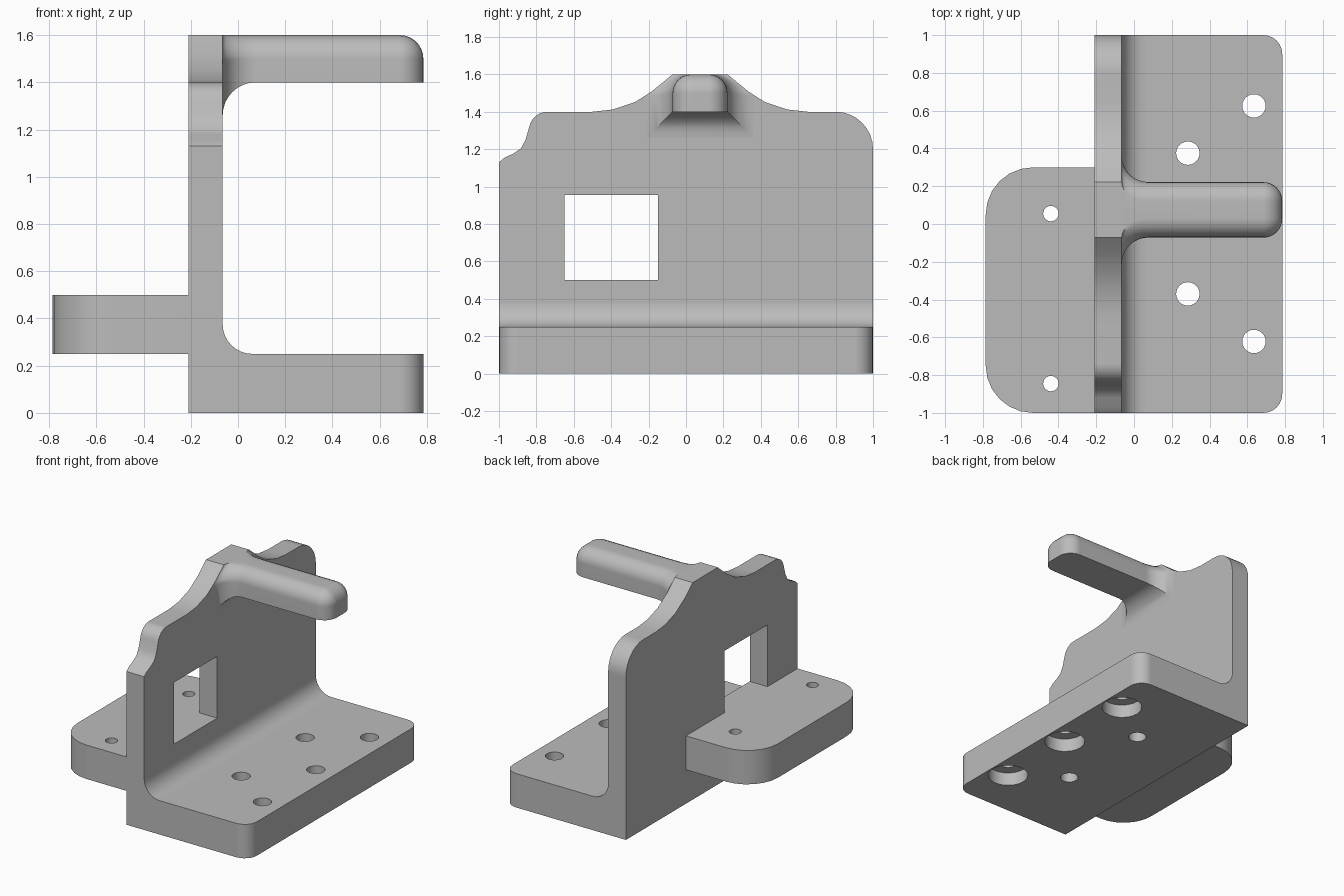
import bpy, bmesh
from math import sin, cos, radians, pi

cube = bpy.data.objects.get("Cube")
if cube:
    bpy.data.objects.remove(cube, do_unlink=True)

GREY = (0.5, 0.5, 0.5, 1.0)
grey = bpy.data.materials.new("plain grey")
grey.use_nodes = True
grey.diffuse_color = GREY
grey.node_tree.nodes["Principled BSDF"].inputs["Base Color"].default_value = GREY

# Main dimensions
BACK, FACE, TIP = -0.21, -0.065, 0.785
PLATE = 0.25
ARM_Y, ARM_HALF, ARM_LOW, ARM_TOP = 0.075, 0.147, 1.4, 1.6
FLARE, ROUND = 0.14, 0.1


def arc(cx, cy, r, start, end, steps=6):
    angles = [radians(start + (end - start) * i / steps) for i in range(steps + 1)]
    return [(cx + r * cos(a), cy + r * sin(a)) for a in angles]


def finish(name, bm):
    bmesh.ops.remove_doubles(bm, verts=bm.verts, dist=1e-5)
    bmesh.ops.recalc_face_normals(bm, faces=bm.faces)
    mesh = bpy.data.meshes.new(name)
    bm.to_mesh(mesh)
    bm.free()
    mesh.materials.append(grey)
    ob = bpy.data.objects.new(name, mesh)
    bpy.context.collection.objects.link(ob)
    return ob


def loft(name, rings):
    """Skin a list of closed rings and cap both ends."""
    bm = bmesh.new()
    rows = [[bm.verts.new(p) for p in ring] for ring in rings]
    n = len(rows[0])
    for a, b in zip(rows, rows[1:]):
        for i in range(n):
            j = (i + 1) % n
            bm.faces.new((a[i], a[j], b[j], b[i]))
    bm.faces.new(rows[0])
    bm.faces.new(rows[-1])
    return finish(name, bm)


def prism(name, outline, axis, low, high):
    place = {"x": lambda u, v, t: (t, u, v),
             "y": lambda u, v, t: (u, t, v),
             "z": lambda u, v, t: (u, v, t)}[axis]
    return loft(name, [[place(u, v, t) for u, v in outline] for t in (low, high)])


def drill(x, y, r, low, high):
    return prism("drill", arc(x, y, r, 0, 345, 23), "z", low, high)


def activate(ob):
    bpy.ops.object.select_all(action="DESELECT")
    ob.select_set(True)
    bpy.context.view_layer.objects.active = ob


def cut(ob, cutters):
    activate(ob)
    for cutter in cutters:
        cutter.hide_render = True
        mod = ob.modifiers.new("cut", "BOOLEAN")
        mod.operation, mod.solver, mod.object = "DIFFERENCE", "EXACT", cutter
        bpy.ops.object.modifier_apply(modifier=mod.name)
        bpy.data.objects.remove(cutter, do_unlink=True)


# Base plate: two plain holes and three counterbored ones
outline = [(FACE, -1)] + arc(TIP - 0.1, -0.9, 0.1, -90, 0) \
    + arc(TIP - 0.1, 0.9, 0.1, 0, 90) + [(FACE, 1)]
base = prism("base_plate", outline, "z", 0, PLATE)
cutters = [drill(0.285, y, 0.062, -0.1, 0.4) for y in (-0.37, 0.375)]
for y in (-0.622, 0, 0.625):
    cutters.append(drill(0.635, y, 0.062, -0.1, 0.4))
    cutters.append(drill(0.635, y, 0.14, -0.1, 0.1))
cut(base, cutters)

# Upright wall: rounded far corner, raised middle, stepped near corner
flank = [(0.43, 1.4), (0.32, 1.412), (0.2, 1.452), (0.09, 1.522), (0, ARM_TOP)]
profile = [(-1, 0), (1, 0)] + arc(0.8, 1.2, 0.2, 0, 90, 8)
profile += [(ARM_Y + ARM_HALF + d, z) for d, z in flank]
profile += [(ARM_Y - ARM_HALF - d, z) for d, z in reversed(flank)]
profile += arc(-0.74, 1.3, 0.1, 90, 170)
profile += [(-0.858, 1.25), (-0.882, 1.205), (-0.92, 1.178), (-0.97, 1.155), (-1, 1.13)]
wall = prism("upright_wall", profile, "x", BACK, FACE)
window = [(-0.65, 0.5), (-0.15, 0.5), (-0.15, 0.955), (-0.65, 0.955)]
cut(wall, [prism("window_cutter", window, "x", BACK - 0.1, FACE + 0.1)])

# Fillet between wall and base plate
fr = 0.125
fillet = prism("base_fillet", [(FACE, PLATE)] + arc(FACE + fr, PLATE + fr, fr, 270, 180, 8),
               "y", -1, 1)

# Ledge behind the wall
outline = [(BACK, 0.3)] + arc(-0.535, 0.05, 0.25, 90, 180) \
    + arc(-0.535, -0.75, 0.25, 180, 270) + [(BACK, -1)]
ledge = prism("rear_ledge", outline, "z", PLATE, 0.5)
cut(ledge, [drill(-0.44, y, 0.041, 0.1, 0.6) for y in (-0.845, 0.055)])


# Arm: flared where it meets the wall, rounded along the top and tip
def arm_ring(x, grow, inset):
    blend, half, rad, top = grow / FLARE, ARM_HALF - inset, ROUND - inset, ARM_TOP - inset
    side = [(half + grow, ARM_LOW - grow)]
    for i in range(7):
        a = pi / 2 * i / 6
        round_u, round_z = half - rad + rad * cos(a), top - rad + rad * sin(a)
        slope_u, slope_z = half + FLARE * (1 - i / 6), top - 0.115 * (1 - i / 6)
        side.append((round_u + (slope_u - round_u) * blend,
                     round_z + (slope_z - round_z) * blend))
    return [(x, ARM_Y + u, z) for u, z in side] \
        + [(x, ARM_Y - u, z) for u, z in reversed(side)]


quarter = [pi / 2 * i / 8 for i in range(9)]
rings = [arm_ring(FACE + FLARE * (1 - cos(a)), FLARE * (1 - sin(a)), 0) for a in quarter]
rings += [arm_ring(TIP - ROUND + ROUND * sin(a), 0, ROUND * (1 - cos(a))) for a in quarter]
arm = loft("top_arm", rings)

# Smooth the rounds, keep flats flat
for ob in (base, wall, fillet, ledge, arm):
    activate(ob)
    bpy.ops.object.shade_smooth_by_angle(angle=radians(32))
    mod = ob.modifiers.new("flat faces", "WEIGHTED_NORMAL")
    mod.keep_sharp = True
